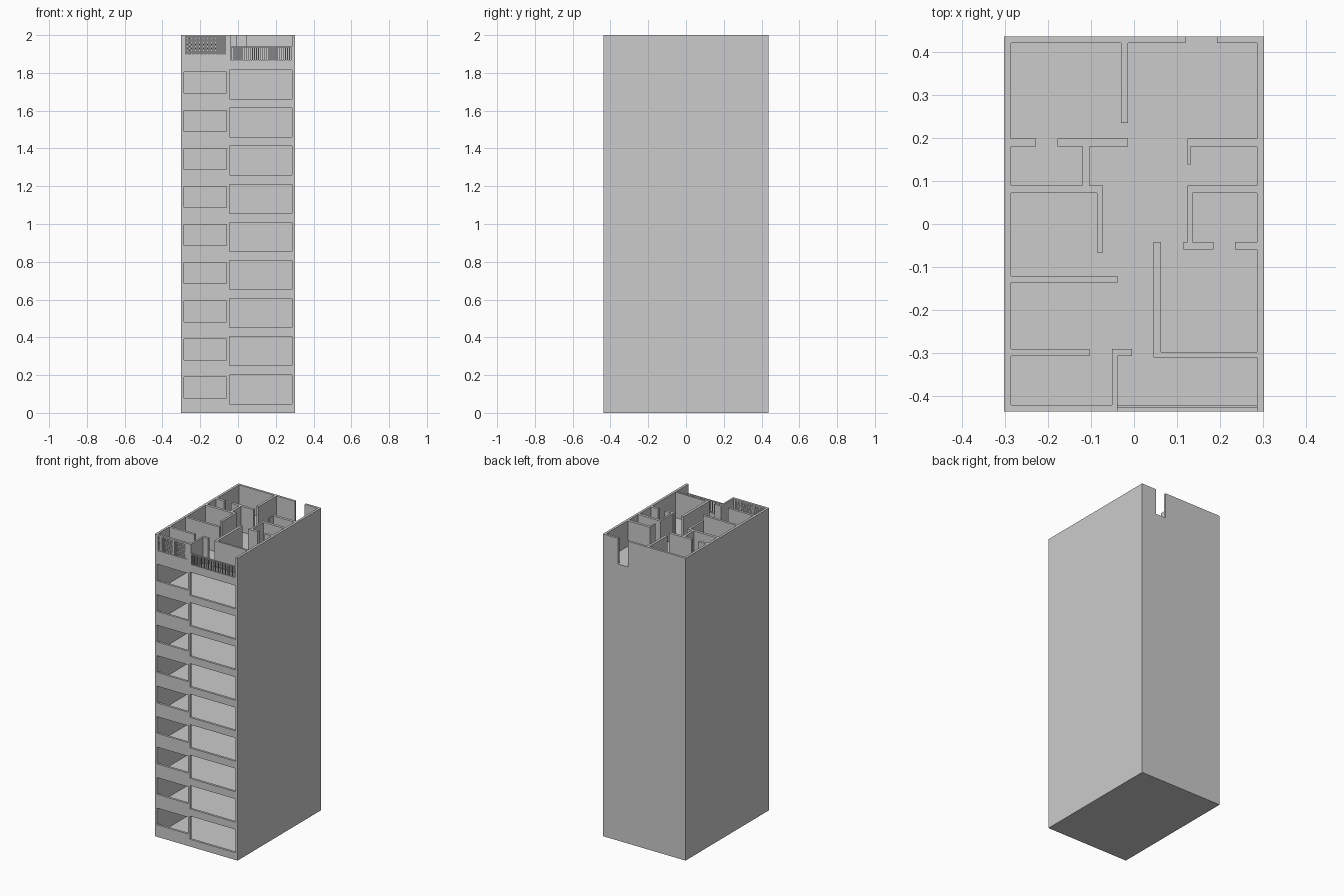
import bpy, bmesh

if "Cube" in bpy.data.objects:
    bpy.data.objects.remove(bpy.data.objects["Cube"])

X, Y = 0.303, 0.437          # outer half sizes
XI, YI = 0.287, 0.422        # inner faces of the outer walls
STOREY = 0.2017
TOP = 9 * STOREY             # base of the open top storey
SLAB = 0.015


def add_boxes(name, boxes):
    """One object from boxes given as (x0, x1, y0, y1, z0, z1)."""
    bm = bmesh.new()
    for x0, x1, y0, y1, z0, z1 in boxes:
        vs = bmesh.ops.create_cube(bm, size=1)["verts"]
        for v in vs:
            v.co.x = x1 if v.co.x > 0 else x0
            v.co.y = y1 if v.co.y > 0 else y0
            v.co.z = z1 if v.co.z > 0 else z0
    me = bpy.data.meshes.new(name)
    bm.to_mesh(me)
    bm.free()
    ob = bpy.data.objects.new(name, me)
    bpy.context.collection.objects.link(ob)
    return ob


def stack(ob):
    """Repeat a storey part for the nine lower floors."""
    m = ob.modifiers.new("storeys", "ARRAY")
    m.count = 9
    m.use_relative_offset = False
    m.use_constant_offset = True
    m.constant_offset_displace = (0, 0, STOREY)


# Lower storeys: hollow shells with a window and a balcony opening in front
stack(add_boxes("floor_slab", [(-X, X, -Y, Y, 0, SLAB)]))
stack(add_boxes("outer_walls", [
    (-X, -XI, -Y, Y, SLAB, STOREY),
    (XI, X, -Y, Y, SLAB, STOREY),
    (-XI, XI, YI, Y, SLAB, STOREY)]))
stack(add_boxes("front_facade", [
    (-XI, -0.06, -Y, -YI, SLAB, 0.079),
    (-XI, -0.06, -Y, -YI, 0.19, STOREY),
    (-0.06, -0.045, -Y, -YI, SLAB, STOREY),
    (-0.045, XI, -Y, -YI, SLAB, 0.048)]))

# Top storey: slab, outer walls with a rear doorway, front parapet and window wall
F = TOP + SLAB
SILL, HEAD = TOP + 0.079, 1.992
add_boxes("top_floor_slab", [(-X, X, -Y, Y, TOP, F)])
add_boxes("top_outer_walls", [
    (-X, -XI, -Y, Y, F, 2),
    (XI, X, -Y, Y, F, 2),
    (-XI, 0.12, YI, Y, F, 2),
    (0.193, XI, YI, Y, F, 2)])
add_boxes("top_front_wall", [
    (-XI, -0.051, -Y, -YI, F, SILL),
    (-XI, -0.051, -Y, -YI, HEAD, 2),
    (-XI, -0.278, -Y, -YI, SILL, HEAD),
    (-0.067, -0.051, -Y, -YI, SILL, HEAD)])
add_boxes("balcony_parapet", [(-0.039, XI, -Y, -YI, F, TOP + 0.048)])

# Room partitions (x0, x1, y0, y1)
partitions = [
    (-0.030, -0.014, 0.235, YI),
    (-XI, -0.229, 0.181, 0.199),
    (-0.178, -0.014, 0.181, 0.199),
    (0.125, XI, 0.181, 0.199),
    (-0.120, -0.104, 0.090, 0.181),
    (-XI, -0.072, 0.072, 0.090),
    (-0.086, -0.072, -0.067, 0.072),
    (0.125, 0.132, 0.139, 0.181),
    (0.125, XI, 0.072, 0.090),
    (0.125, 0.137, -0.042, 0.072),
    (0.116, 0.185, -0.060, -0.042),
    (0.236, XI, -0.060, -0.042),
    (0.046, 0.063, -0.299, -0.042),
    (0.046, XI, -0.311, -0.299),
    (-XI, -0.039, -0.137, -0.121),
    (-XI, -0.104, -0.308, -0.292),
    (-0.051, -0.005, -0.308, -0.292),
    (-0.051, -0.039, -Y, -0.308)]
add_boxes("partition_walls", [(*p, F, 2) for p in partitions])

# Balcony railing: rails and slim balusters
r0, r1 = TOP + 0.048, 1.94
ya, yb = -Y, -0.428
n = 32
rail = [(-0.039, XI, ya, yb, r1 - 0.006, r1), (-0.039, XI, ya, yb, r0, r0 + 0.004)]
for i in range(n):
    x = -0.036 + i * 0.319 / (n - 1)
    rail.append((x - 0.002, x + 0.002, ya + 0.002, yb - 0.002, r0, r1))
add_boxes("balcony_railing", rail)

# Window grille: fine crossed bars
nx, nz = 30, 14
grille = []
for i in range(nx):
    x = -0.278 + (i + 0.5) * 0.211 / nx
    grille.append((x - 0.002, x + 0.002, -0.433, -0.429, SILL, HEAD))
for k in range(nz):
    z = SILL + (k + 0.5) * (HEAD - SILL) / nz
    grille.append((-0.278, -0.067, -0.432, -0.428, z - 0.002, z + 0.002))
add_boxes("window_grille", grille)
